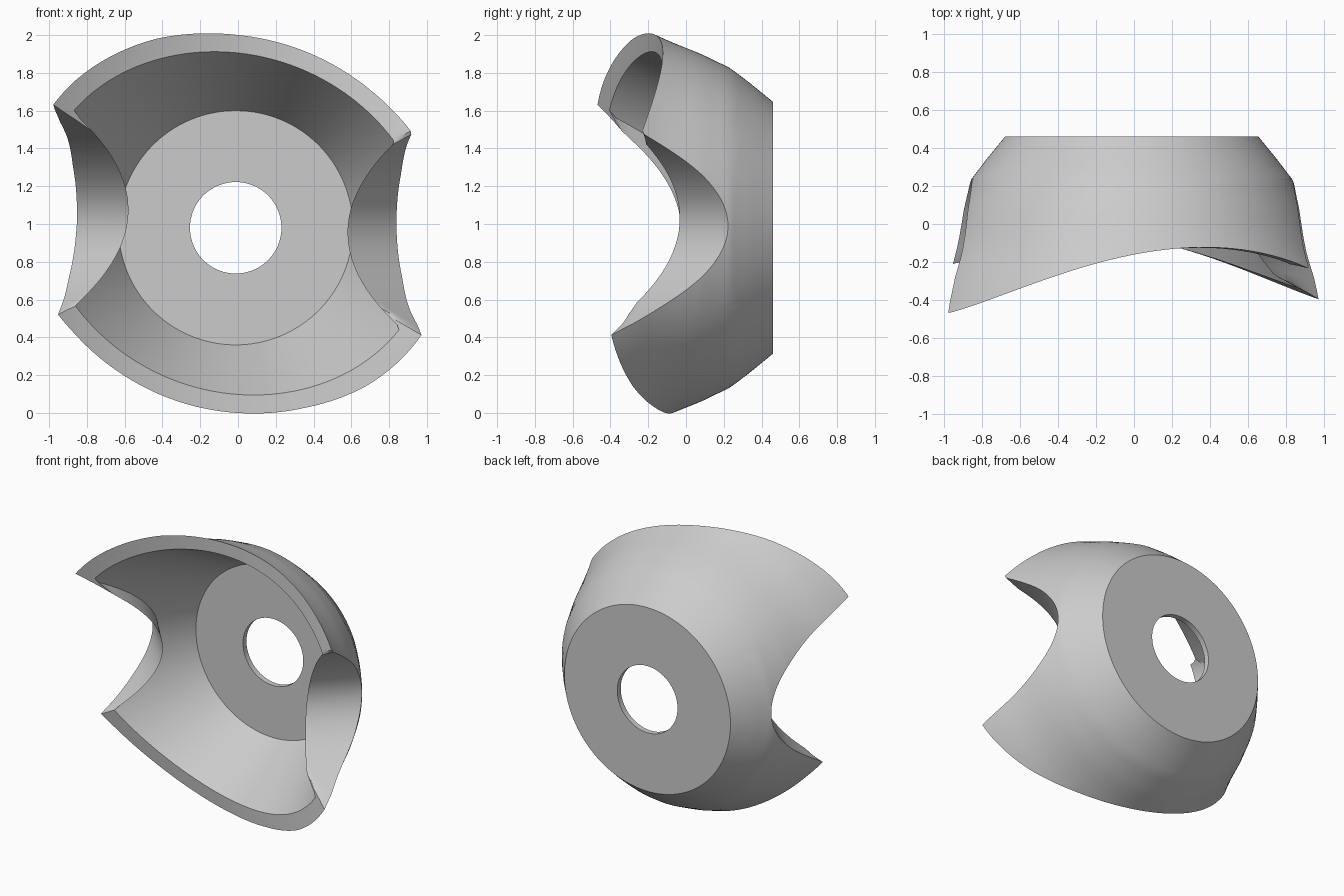
import bpy, bmesh
from math import cos, sin, pi, radians

if "Cube" in bpy.data.objects:
    bpy.data.objects.remove(bpy.data.objects["Cube"], do_unlink=True)

CX, CZ = -0.012, 0.98              # axis of the cup, running along y
BACK, FLOOR = 0.46, 0.42
HOLE, DISC = 0.242, 0.62
SEGMENTS = 360
OUTER = [(0.46, 0.667), (0.34, 0.765), (0.235, 0.845), (0.08, 0.92), (-0.07, 0.98),
         (-0.16, 1.02), (-0.28, 1.085), (-0.44, 1.155), (-0.8, 1.28)]
# side notches: direction, centre height, tilt
NOTCHES = [(1, 0.955, 0.17), (-1, 1.075, -0.25)]


def outer_radius(y):
    for (y0, r0), (y1, r1) in zip(OUTER, OUTER[1:]):
        if y >= y1:
            return r0 + (r1 - r0) * (y - y0) / (y1 - y0)
    return OUTER[-1][1]


def inner_radius(y):
    return DISC + 0.53 * (FLOOR - y)


def place(r, a):
    return CX + r * cos(a), CZ + r * sin(a)


def cut(r, a):
    """Front limit of the body: twisted rim surface and the two side notches."""
    x, z = place(r, a)
    h = z - CZ
    limits = [-0.115 - 0.045 * h - 0.216 * x * x + 0.185 * x * h]
    for side, zc, tilt in NOTCHES:
        d = z - zc
        limits.append(side * x - 0.62 - 2.25 * d * d + tilt * d)
    return max(limits)


def wall_end(radius, a, start, offset=0.0):
    """Where a wall running forward meets the front limit."""
    hi, lo = start, -0.75
    for _ in range(40):
        y = (hi + lo) / 2
        if y > cut(radius(y), a) + offset:
            hi = y
        else:
            lo = y
    return hi


def lip_radius(a, limit):
    """Inner lip of the notch skirts, or the limit where there is none."""
    side, zc, _ = NOTCHES[0] if cos(a) > 0 else NOTCHES[1]
    r = 0.4
    while r < limit:
        x, z = place(r, a)
        if side * x >= 0.58 + 1.1 * (z - zc) ** 2:
            return r
        r += 0.001
    return limit


def mix(p, q, t):
    return p + (q - p) * t


def section(a):
    """Closed outline (radius, y) of the shell at one angle."""
    y_out = wall_end(outer_radius, a, BACK)
    r_out = outer_radius(y_out)
    y_in = wall_end(inner_radius, a, FLOOR)
    r_lip = lip_radius(a, inner_radius(y_in))
    thick = min(0.03, 0.3 * (inner_radius(y_in) - r_lip))
    y_in = wall_end(inner_radius, a, FLOOR, thick)
    r_in = max(inner_radius(y_in), r_lip)
    pts = [(HOLE, BACK)]
    # outer wall
    for i in range(17):
        y = mix(BACK, y_out, i / 16)
        pts.append((outer_radius(y), y))
    # rim and notch face
    for i in range(1, 11):
        r = mix(r_out, r_lip, i / 10)
        pts.append((r, cut(r, a)))
    # back of the skirt
    for i in range(1, 5):
        r = mix(r_lip, r_in, i / 4)
        pts.append((r, cut(r, a) + thick * i / 4))
    # inner wall and floor
    for i in range(1, 11):
        y = mix(y_in, FLOOR, i / 10)
        pts.append((inner_radius(y), y))
    pts.append((HOLE, FLOOR))
    return pts


# shell swept around the axis
bm = bmesh.new()
rings = []
for k in range(SEGMENTS):
    a = 2 * pi * k / SEGMENTS
    ring = []
    for r, y in section(a):
        x, z = place(r, a)
        ring.append(bm.verts.new((x, y, z)))
    rings.append(ring)
count = len(rings[0])
for k in range(SEGMENTS):
    here, there = rings[k], rings[(k + 1) % SEGMENTS]
    for i in range(count):
        j = (i + 1) % count
        bm.faces.new((here[i], here[j], there[j], there[i]))
bmesh.ops.remove_doubles(bm, verts=bm.verts[:], dist=0.00005)
bmesh.ops.recalc_face_normals(bm, faces=bm.faces[:])

mesh = bpy.data.meshes.new("notched_cup")
bm.to_mesh(mesh)
bm.free()
cup = bpy.data.objects.new("notched_cup", mesh)
bpy.context.collection.objects.link(cup)

# plain grey material
grey = bpy.data.materials.new("light_grey")
grey.use_nodes = True
colour = (0.6, 0.6, 0.6, 1.0)
grey.diffuse_color = colour
grey.node_tree.nodes["Principled BSDF"].inputs["Base Color"].default_value = colour
mesh.materials.append(grey)

for obj in bpy.context.selected_objects:
    obj.select_set(False)
cup.select_set(True)
bpy.context.view_layer.objects.active = cup
bpy.ops.object.shade_smooth_by_angle(angle=radians(30))
